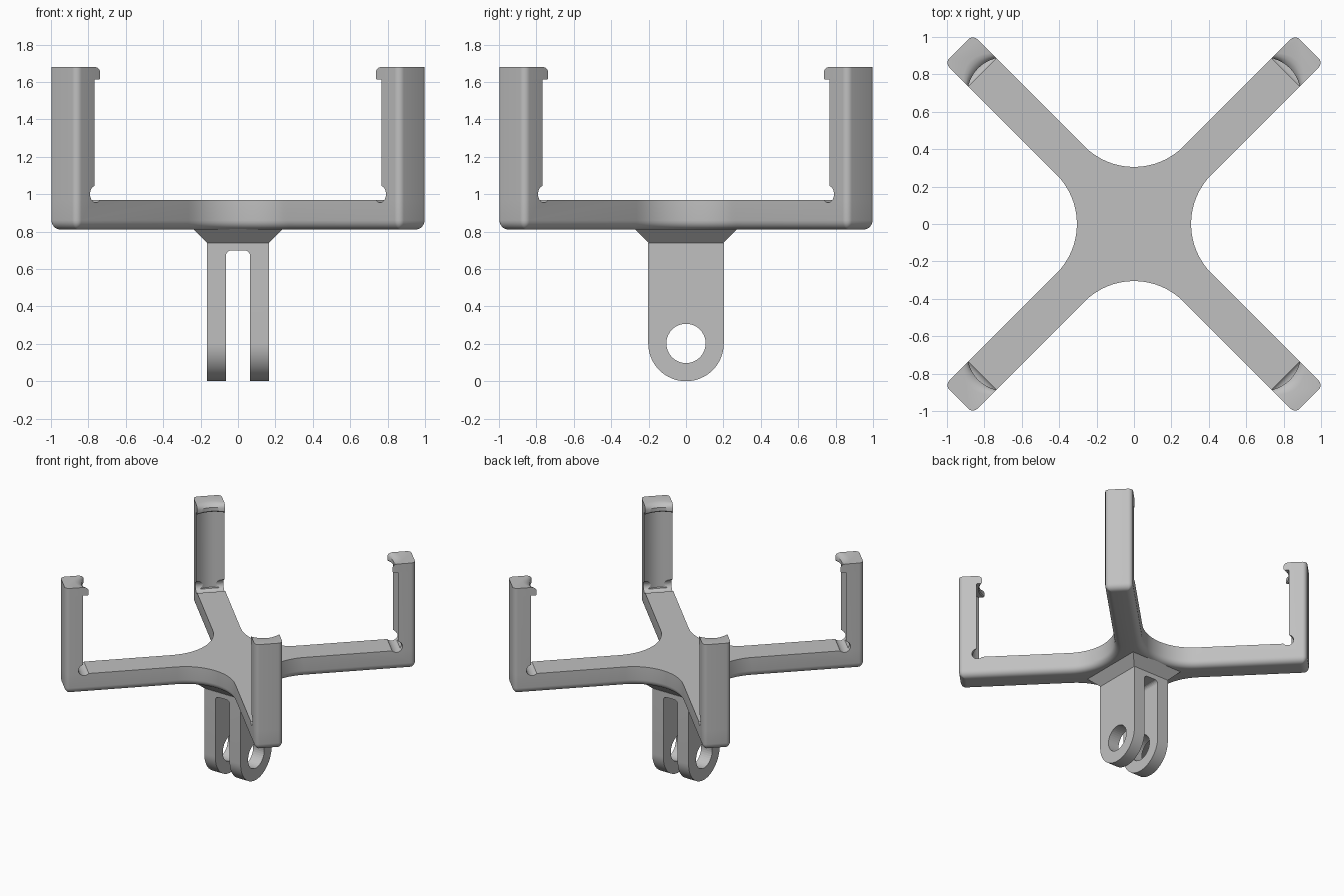
import bpy, bmesh, math
from mathutils import Vector, Matrix

cube = bpy.data.objects.get("Cube")
if cube:
    bpy.data.objects.remove(cube, do_unlink=True)

grey = bpy.data.materials.new("plain_grey")
grey.use_nodes = True
colour = (0.53, 0.53, 0.53, 1)
grey.diffuse_color = colour
grey.node_tree.nodes["Principled BSDF"].inputs["Base Color"].default_value = colour

TIP, HALF, ROUND = 1.325, 0.106, 0.035   # arm reach, half width, corner radius
BASE, DECK, TOP = 0.81, 0.97, 1.68       # heights of the cross and post tops


def make(name, bm):
    bmesh.ops.recalc_face_normals(bm, faces=bm.faces)
    mesh = bpy.data.meshes.new(name)
    bm.to_mesh(mesh)
    bm.free()
    mesh.materials.append(grey)
    ob = bpy.data.objects.new(name, mesh)
    bpy.context.collection.objects.link(ob)
    return ob


def loft(name, rings):
    """Skin a closed solid through rings of equal point count."""
    bm = bmesh.new()
    loops = [[bm.verts.new(p) for p in ring] for ring in rings]
    n = len(loops[0])
    for a, b in zip(loops, loops[1:]):
        for i in range(n):
            j = (i + 1) % n
            bm.faces.new((a[i], a[j], b[j], b[i]))
    bm.faces.new(loops[0][::-1])
    bm.faces.new(loops[-1])
    return make(name, bm)


def cylinder(name, radius, length, matrix):
    bm = bmesh.new()
    bmesh.ops.create_cone(bm, cap_ends=True, segments=40, radius1=radius,
                          radius2=radius, depth=length, matrix=matrix)
    return make(name, bm)


def box(name, size, centre):
    bm = bmesh.new()
    bmesh.ops.create_cube(bm, size=1, matrix=Matrix.Translation(centre)
                          @ Matrix.Diagonal((*size, 1)))
    return make(name, bm)


def cut(ob, cutter):
    mod = ob.modifiers.new("cut", 'BOOLEAN')
    mod.operation, mod.solver, mod.object = 'DIFFERENCE', 'EXACT', cutter
    cutter.hide_render = True
    cutter.hide_set(True)


def tip_points(inset=0):
    """Rounded outer end of an arm pointing along +x."""
    r = max(ROUND - inset, 0.003)
    pts = []
    for side in (-1, 1):
        for i in range(7):
            a = math.radians(15 * i) + (0 if side > 0 else -math.pi / 2)
            pts.append((TIP - inset - r + r * math.cos(a),
                        side * (HALF - inset - r) + r * math.sin(a)))
    return pts


def cross_ring(inset, z):
    """Outline of the four-armed cross with hollow fillets between the arms."""
    waist = 0.305
    rho = (waist - HALF * math.sqrt(2)) / (math.sqrt(2) - 1)
    centre = waist + rho
    ring = []
    for k in range(4):
        turn = Matrix.Rotation(math.pi / 4 + k * math.pi / 2, 3, 'Z')
        ring += [turn @ Vector((x, y, z)) for x, y in tip_points(inset)]
        turn = Matrix.Rotation((k + 1) * math.pi / 2, 3, 'Z')
        for i in range(17):
            a = math.radians(225 - 90 * i / 16)
            ring.append(turn @ Vector((centre + (rho + inset) * math.cos(a),
                                       (rho + inset) * math.sin(a), z)))
    return ring


def post_ring(horn, sag, z):
    """Post section: rounded outside, scooped inside face."""
    pts = tip_points()
    for i in range(17):
        t = 1 - i / 8
        pts.append((horn + sag * (1 - t * t), HALF * t))
    return [Vector((x, y, z)) for x, y in pts]


# Cross plate with rounded lower rim
edge = 0.05
rings = []
for i in range(7):
    a = math.radians(15 * i)
    rings.append(cross_ring(edge * (1 - math.sin(a)), BASE + edge * (1 - math.cos(a))))
rings.append(cross_ring(0, DECK))
cross = loft("cross_plate", rings)

# Corner posts with hooked lips, and the relief bores at their feet
parts = [cross]
section = [(1.19, 0.045, DECK), (1.19, 0.045, 1.612), (1.155, 0.03, 1.612),
           (1.148, 0.03, 1.62), (1.148, 0.03, 1.65), (1.153, 0.038, 1.665),
           (1.165, 0.046, 1.675), (1.185, 0.05, TOP)]
for k, label in enumerate(("back_left", "back_right", "front_right", "front_left")):
    turn = Matrix.Rotation(math.pi / 4 + k * math.pi / 2, 4, 'Z')
    post = loft("post_" + label, [[turn @ p for p in post_ring(*s)] for s in section])
    bore = cylinder("bore_cutter_" + label, 0.045, 0.4,
                    turn @ Matrix.Translation((1.18, 0, 1.0))
                    @ Matrix.Rotation(math.pi / 2, 4, 'X'))
    cut(post, bore)
    cut(cross, bore)
    parts.append(post)

# Flared collar under the cross
collar = loft("mount_collar", [
    [(sx * (0.165 + d), sy * (0.2 + d), 0.74 + d)
     for sx, sy in ((-1, -1), (1, -1), (1, 1), (-1, 1))] for d in (0, 0.08)])
parts.append(collar)

# Forked mount: rounded tongue, slotted and drilled
r = 0.202
outline = [(-r, 0.74)]
for i in range(33):
    a = math.pi + math.pi * i / 32
    outline.append((r * math.cos(a), r + r * math.sin(a)))
outline.append((r, 0.74))
fork = loft("mount_fork", [[(x, y, z) for y, z in outline] for x in (-0.165, 0.165)])
slot = box("slot_cutter", (0.13, 0.6, 0.9), (0, 0, 0.25))
bm = bmesh.new()
bm.from_mesh(slot.data)
rim = [e for e in bm.edges
       if all(v.co.z > 0.6 for v in e.verts) and abs(e.verts[0].co.x - e.verts[1].co.x) < 0.01]
bmesh.ops.bevel(bm, geom=rim, offset=0.03, segments=5, profile=0.5, affect='EDGES')
bm.to_mesh(slot.data)
bm.free()
cut(fork, slot)
cut(fork, cylinder("pin_hole_cutter", 0.105, 0.6, Matrix.Translation((0, 0, r))
                   @ Matrix.Rotation(math.pi / 2, 4, 'Y')))
parts.append(fork)

# Smooth the rounded areas, keep the hard edges
bpy.ops.object.select_all(action='DESELECT')
for ob in parts:
    ob.select_set(True)
bpy.context.view_layer.objects.active = cross
bpy.ops.object.shade_smooth_by_angle(angle=math.radians(32))
